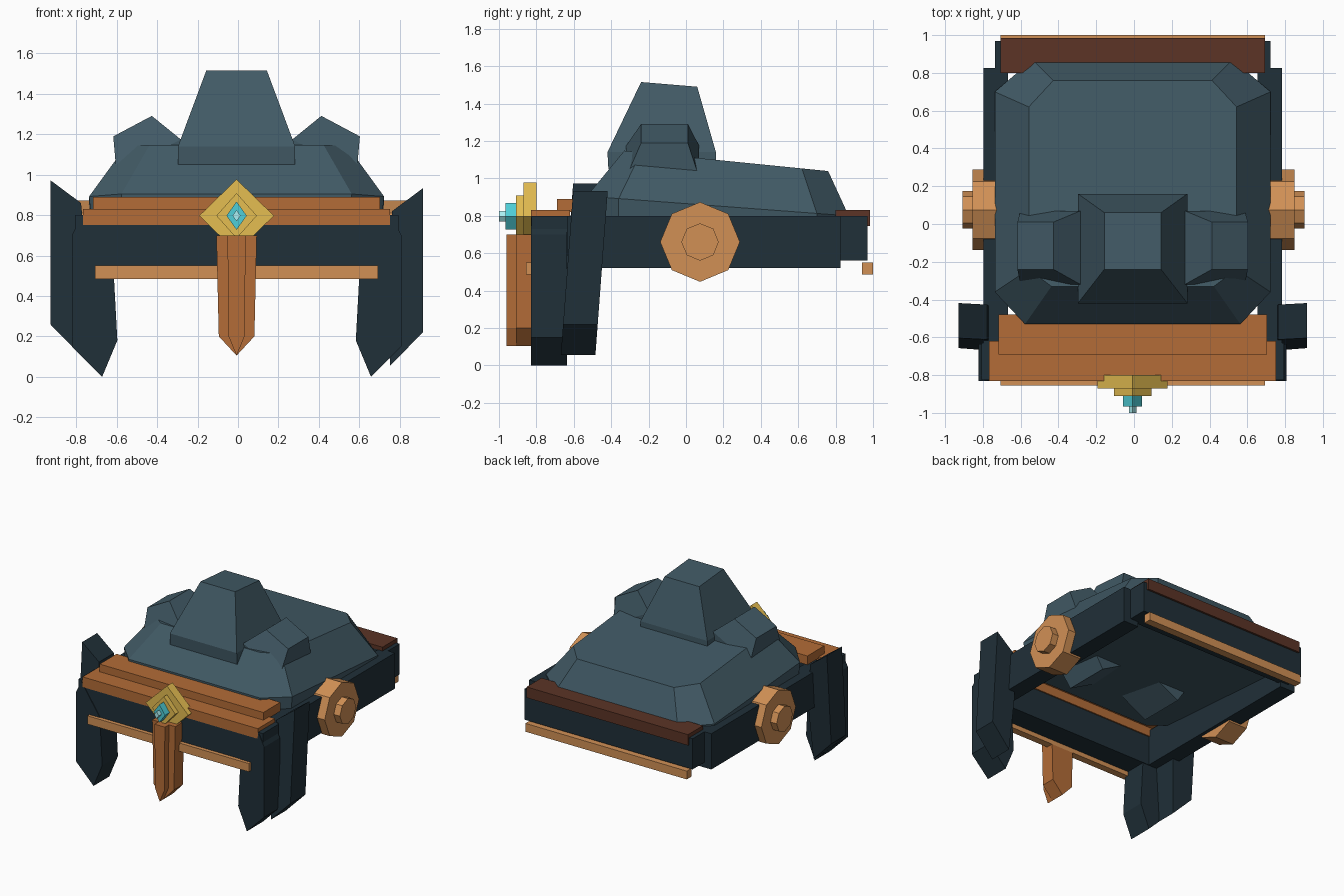
import bpy, bmesh, math
from mathutils import Matrix

if "Cube" in bpy.data.objects:
    bpy.data.objects.remove(bpy.data.objects["Cube"])


def material(name, rgb):
    m = bpy.data.materials.new(name)
    m.diffuse_color = [(c / 255) ** 2.2 for c in rgb] + [1]
    m.use_nodes = True
    m.node_tree.nodes["Principled BSDF"].inputs["Base Color"].default_value = m.diffuse_color
    return m


DARK = material("dark_steel", (37, 51, 59))
STEEL = material("blue_steel", (67, 90, 101))
COPPER = material("copper", (178, 108, 58))
BRONZE = material("bronze", (208, 143, 86))
BROWN = material("brown", (92, 55, 42))
GOLD = material("gold", (228, 188, 82))
CYAN = material("cyan", (80, 205, 215))
PALE = material("pale_cyan", (170, 240, 243))


def loft(name, rings, mat, matrix=None):
    """Skin a list of equal-length point rings and cap both ends."""
    bm = bmesh.new()
    loops = [[bm.verts.new(p) for p in r] for r in rings]
    n = len(rings[0])
    for a, b in zip(loops, loops[1:]):
        for i in range(n):
            bm.faces.new((a[i], a[(i + 1) % n], b[(i + 1) % n], b[i]))
    bm.faces.new(loops[0][::-1])
    bm.faces.new(loops[-1])
    if matrix:
        bm.transform(matrix)
    bmesh.ops.recalc_face_normals(bm, faces=bm.faces)
    me = bpy.data.meshes.new(name)
    bm.to_mesh(me)
    bm.free()
    me.materials.append(mat)
    ob = bpy.data.objects.new(name, me)
    bpy.context.collection.objects.link(ob)
    return ob


def rect(x0, x1, y0, y1, z):
    return [(x0, y0, z), (x1, y0, z), (x1, y1, z), (x0, y1, z)]


def box(name, x, y, z, mat):
    return loft(name, [rect(*x, *y, z[0]), rect(*x, *y, z[1])], mat)


def prism_y(name, profile, y0, y1, mat, matrix=None):
    return loft(name, [[(x, y, z) for x, z in profile] for y in (y0, y1)], mat, matrix=matrix)


CX = -0.007  # the trim sits a hair left of centre


def span(half):
    return (CX - half, CX + half)


# Dome with chamfered corners, its shoulder and top sloping down to the back
base = [(-.57, -.53), (.57, -.53), (.73, -.36), (.73, .70), (.53, .87), (-.53, .87), (-.73, .70), (-.73, -.36)]
top = [(-.43, -.33), (.43, -.33), (.55, -.24), (.55, .62), (.42, .76), (-.42, .76), (-.55, .62), (-.55, -.24)]
loft("dome", [[(x * .98 + CX, y, .72 - .075 * y) for x, y in base],
              [(x + CX, y, .865 - .075 * y) for x, y in base],
              [(x + CX, y, 1.115 - .1 * y) for x, y in top]], STEEL)

# Central crest
loft("crest", [rect(*span(.29), -.415, .16, 1.05),
               rect(*span(.29), -.42, .16, 1.14),
               [(CX - .15, -.24, 1.515), (CX + .15, -.24, 1.515),
                (CX + .15, .06, 1.49), (CX - .15, .06, 1.49)]], STEEL)

# Side crests, leaning outward, with roots running down through the dome
for s, side in ((-1, "left"), (1, "right")):
    m = Matrix.Translation((CX + s * .435, 0, 1.09)) @ Matrix.Rotation(s * math.radians(28), 4, 'Y')
    loft(side + "_side_crest", [rect(-.14, .14, -.30, .06, -.45), rect(-.18, .18, -.32, .07, 0),
                                rect(-.108, .108, -.24, .01, .17)], STEEL, m)

# Band walls
box("front_band", span(.80), (-.825, -.63), (.52, .80), DARK)
box("back_band", span(.73), (.80, .97), (.56, .80), DARK)
for s, side in ((-1, "left"), (1, "right")):
    box(side + "_band", sorted((CX + s * .66, CX + s * .79)), (-.70, .825), (.52, .80), DARK)

# Copper brow, back trim and thin lower rails
box("brow_lower", span(.76), (-.83, -.62), (.75, .83), COPPER)
box("brow_upper", span(.71), (-.69, -.48), (.82, .89), COPPER)
box("back_trim", span(.70), (.80, .985), (.745, .83), BROWN)
box("front_rail", span(.70), (-.855, -.80), (.485, .55), BRONZE)
box("back_rail", span(.70), (.94, 1.0), (.485, .55), BRONZE)

# Cheek guards and slanted outer plates
cheek = [(.815, .70), (.77, .79), (.61, .55), (.59, .18), (.665, 0), (.815, .15)]
plate = [(.922, .953), (.77, .84), (.735, .5), (.76, .075), (.922, .24)]
for s, side in ((-1, "left"), (1, "right")):
    prism_y(side + "_cheek_guard", [(CX + s * x, z) for x, z in cheek], -.83, -.635, DARK)
    shear = Matrix.Identity(4)
    shear[1][2] = .075
    shift = Matrix.Translation((0, 0, -.02 * s))
    prism_y(side + "_outer_plate", [(CX + s * x, z) for x, z in plate], -.675, -.49, DARK, shift @ shear)

# Nose guard with a raised ridge
nose = [(-.10, .70), (.10, .70), (.088, .20), (0, .105), (-.088, .20)]
for part, k, y0, y1 in (("nose_guard", 1, -.80, -.91), ("nose_ridge", .45, -.90, -.96)):
    prism_y(part, [(CX + x * k, z) for x, z in nose], y0, y1, COPPER)

# Stacked diamond badge
for name, w, h, y0, y1, mat in (("badge_plate", .185, .18, -.80, -.87, GOLD),
                                ("badge_step", .10, .112, -.86, -.91, GOLD),
                                ("gem", .05, .07, -.90, -.965, CYAN),
                                ("gem_tip", .02, .028, -.96, -1.0, PALE)):
    prism_y(name, [(CX - w, .797), (CX, .797 - h), (CX + w, .797), (CX, .797 + h)], y0, y1, mat)


# Octagonal ear discs with knobs
def octagon(r, x):
    return [(x, .075 + r * math.cos(i * math.pi / 4), .66 + r * math.sin(i * math.pi / 4)) for i in range(8)]


for s, side in ((-1, "left"), (1, "right")):
    for part, r, x0, x1 in (("ear_disc", .213, .69, .852), ("ear_knob", .10, .84, .905)):
        loft(f"{side}_{part}", [octagon(r, s * x0 + CX / 2), octagon(r, s * x1 + CX / 2)], BRONZE)
